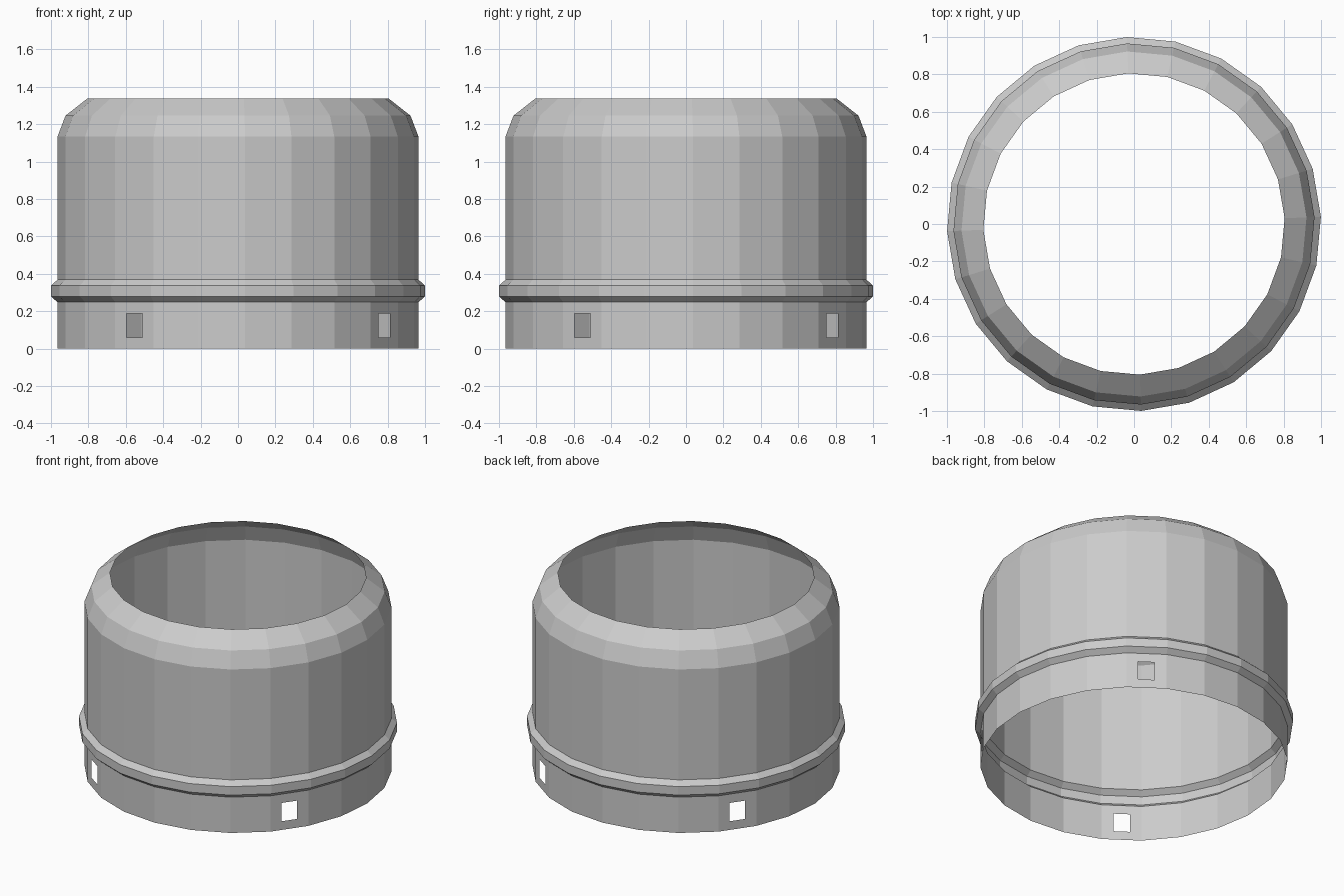
import bpy, bmesh, math
from mathutils import Vector

if "Cube" in bpy.data.objects:
    bpy.data.objects.remove(bpy.data.objects["Cube"])

SIDES = 24
TURN = math.radians(2.2)
STEP = 2 * math.pi / SIDES

# Sheet profile (radius, height): skirt, raised bead, wall, rounded shoulder
PROFILE = [(0.966, 0), (0.966, 0.248), (1.0, 0.278), (1.0, 0.337),
           (0.966, 0.368), (0.966, 1.133), (0.923, 1.245), (0.806, 1.337)]

# Windows: centred on every sixth skirt facet
HOLE_WIDTH, HOLE_LOW, HOLE_HIGH = 0.104, 0.06, 0.187
HOLE_FACETS = range(3, SIDES, 6)

bm = bmesh.new()
rings = [[bm.verts.new((r * math.cos(TURN + i * STEP), r * math.sin(TURN + i * STEP), z))
          for i in range(SIDES)] for r, z in PROFILE]

# Lathe the open collar
skirt = []
for k, (low, high) in enumerate(zip(rings, rings[1:])):
    for i in range(SIDES):
        j = (i + 1) % SIDES
        face = bm.faces.new((low[i], low[j], high[j], high[i]))
        if k == 0:
            skirt.append(face)

# Cut the four rectangular windows: inset the facet, shape it, remove it
windows = [skirt[i] for i in HOLE_FACETS]
bmesh.ops.inset_individual(bm, faces=windows, thickness=0.05)
for face in windows:
    centre = face.calc_center_median()
    side = Vector((-centre.y, centre.x, 0)).normalized()
    for v in face.verts:
        offset = v.co - centre
        x = math.copysign(HOLE_WIDTH / 2, offset.dot(side))
        z = HOLE_HIGH if offset.z > 0 else HOLE_LOW
        v.co = Vector((centre.x, centre.y, z)) + side * x
bmesh.ops.delete(bm, geom=windows, context='FACES')

mesh = bpy.data.meshes.new("collar")
bm.to_mesh(mesh)
bm.free()
collar = bpy.data.objects.new("collar", mesh)
bpy.context.collection.objects.link(collar)
